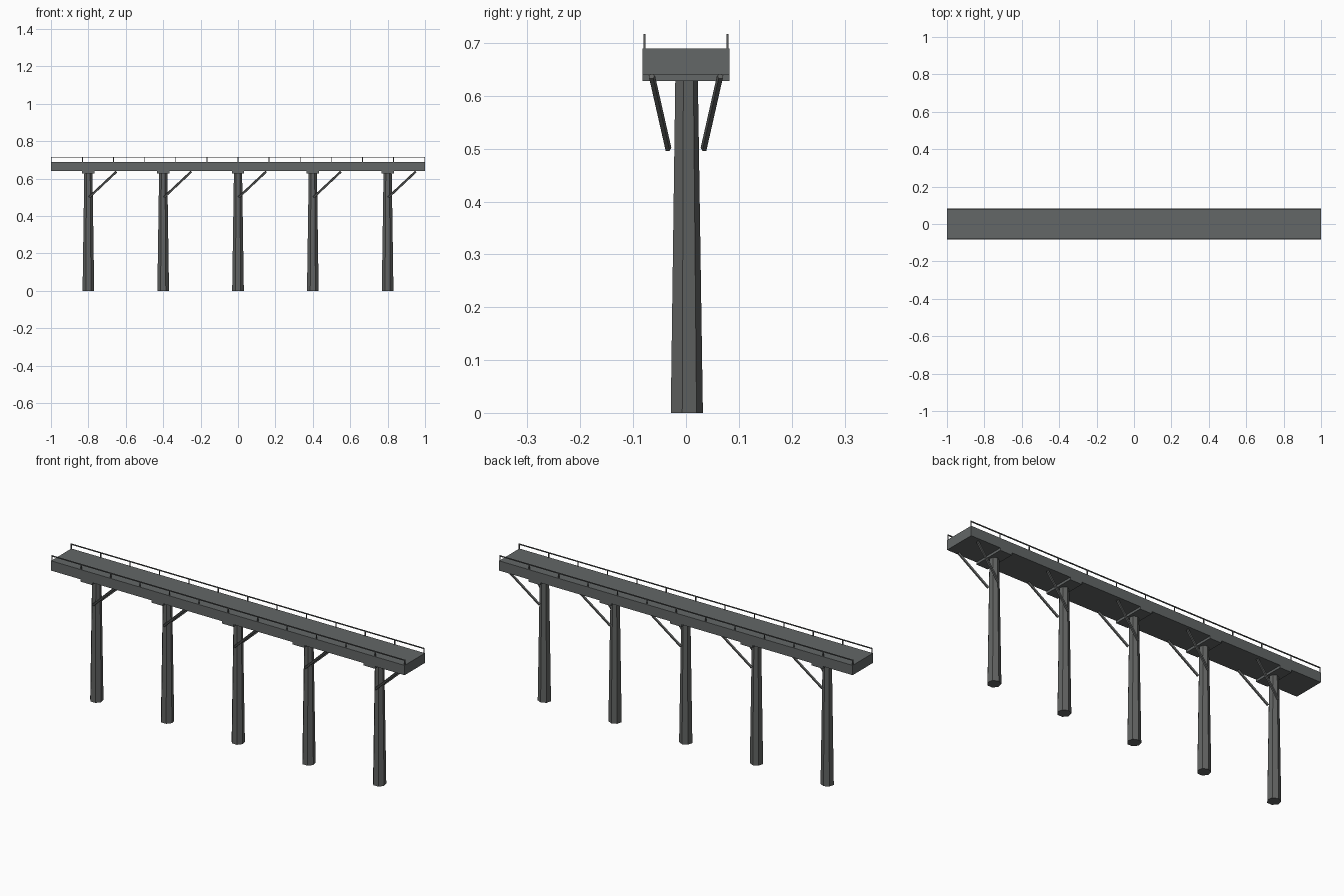
import bpy, bmesh
from mathutils import Vector

if "Cube" in bpy.data.objects:
    bpy.data.objects.remove(bpy.data.objects["Cube"])


def material(name, rgb):
    m = bpy.data.materials.new(name)
    m.diffuse_color = (*rgb, 1)
    m.use_nodes = True
    m.node_tree.nodes["Principled BSDF"].inputs["Base Color"].default_value = m.diffuse_color
    return m


DECK = material("deck grey", (0.125, 0.135, 0.135))
PIER = material("pier grey", (0.120, 0.125, 0.122))
RAIL = material("rail grey", (0.10, 0.105, 0.105))


def finish(bm, name, mat):
    me = bpy.data.meshes.new(name)
    bm.to_mesh(me)
    bm.free()
    me.materials.append(mat)
    ob = bpy.data.objects.new(name, me)
    bpy.context.collection.objects.link(ob)
    return ob


def box(name, lo, hi, mat):
    bm = bmesh.new()
    bmesh.ops.create_cube(bm, size=1)
    lo, hi = Vector(lo), Vector(hi)
    for v in bm.verts:
        v.co = (lo + hi) / 2 + v.co * (hi - lo)
    return finish(bm, name, mat)


def tube(name, a, b, r1, r2, sides, mat):
    a, b = Vector(a), Vector(b)
    d = b - a
    bm = bmesh.new()
    bmesh.ops.create_cone(bm, cap_ends=True, segments=sides,
                          radius1=r1, radius2=r2, depth=d.length)
    ob = finish(bm, name, mat)
    ob.location = (a + b) / 2
    ob.rotation_mode = 'QUATERNION'
    if d.normalized().z < 0.9999:
        ob.rotation_quaternion = d.to_track_quat('Z', 'Y')
    return ob


# Deck slab
box("deck", (-1, -0.082, 0.64), (1, 0.082, 0.69), DECK)

# Piers: seven-sided tapered column, cap plate and two leaning braces each
for i in range(5):
    x = -0.8 + 0.4 * i
    tube(f"column_{i}", (x, 0, 0), (x, 0, 0.63), 0.032, 0.0225, 7, PIER)
    box(f"cap_{i}", (x - 0.033, -0.082, 0.628), (x + 0.033, 0.082, 0.641), DECK)
    for s, side in ((-1, "front"), (1, "back")):
        tube(f"brace_{side}_{i}", (x + 0.004, s * 0.034, 0.5),
             (x + 0.15, s * 0.065, 0.637), 0.0065, 0.0065, 5, PIER)

# Railings with evenly spaced posts
for s, side in ((-1, "front"), (1, "back")):
    y = s * 0.0785
    box(f"rail_{side}", (-1, y - 0.002, 0.712), (1, y + 0.002, 0.717), RAIL)
    for i in range(13):
        x = -0.998 + 1.996 * i / 12
        box(f"post_{side}_{i}", (x - 0.002, y - 0.002, 0.688),
            (x + 0.002, y + 0.002, 0.714), RAIL)
